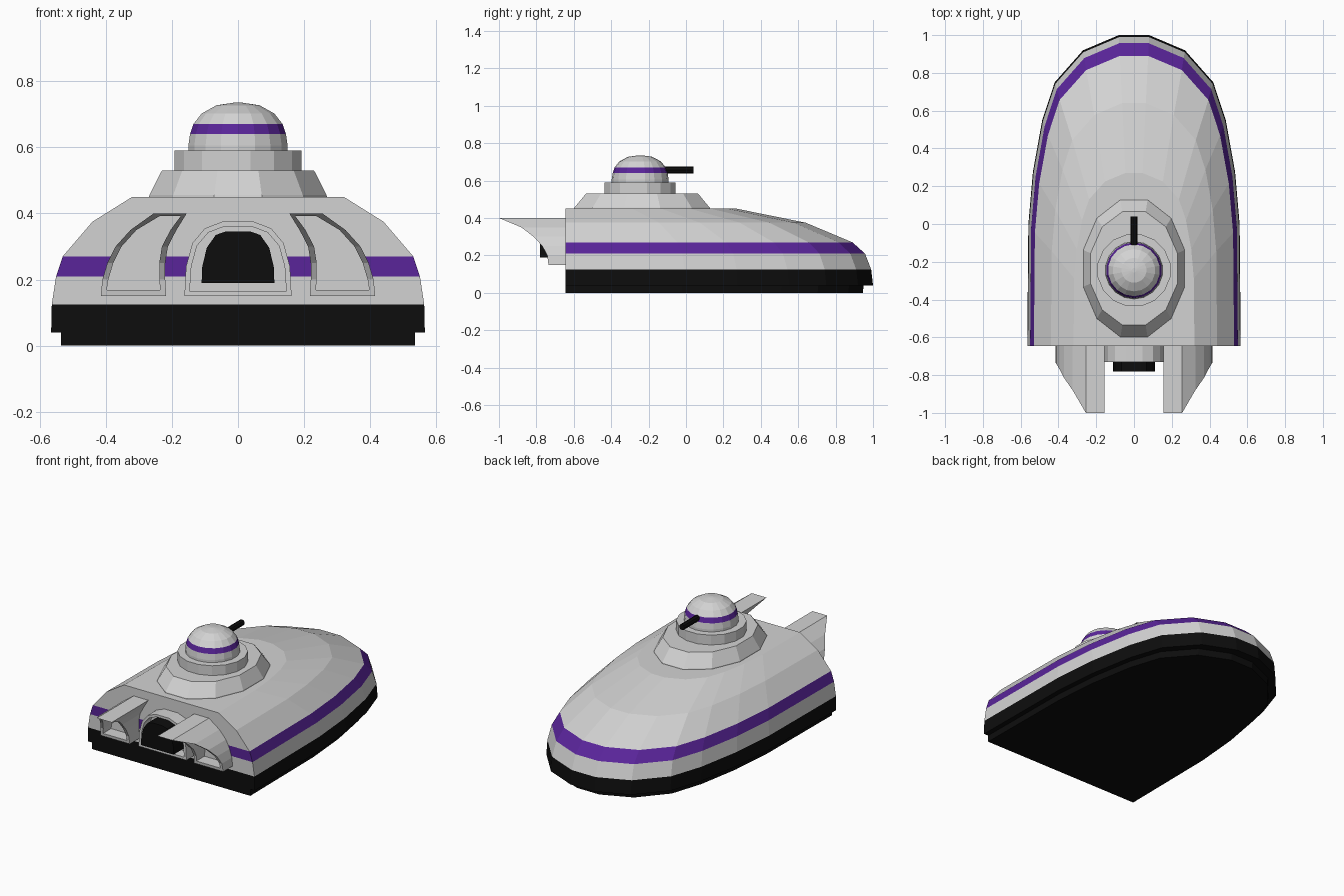
import bpy, bmesh, math

cube = bpy.data.objects.get("Cube")
if cube:
    bpy.data.objects.remove(cube)


def material(name, rgb):
    m = bpy.data.materials.new(name)
    m.use_nodes = True
    m.diffuse_color = (*rgb, 1)
    m.node_tree.nodes["Principled BSDF"].inputs["Base Color"].default_value = (*rgb, 1)
    return m


GREY = material("light grey", (0.65, 0.65, 0.65))
PURPLE = material("purple", (0.1, 0.018, 0.32))
BLACK = material("black", (0.004, 0.004, 0.004))
STERN = -0.645


def loft(name, rings, mats, bands=None):
    """Join closed rings of equal length, cap both ends; bands gives a material per step."""
    bm = bmesh.new()
    loops = [[bm.verts.new(p) for p in ring] for ring in rings]
    bands = bands or [0] * (len(rings) - 1)
    n = len(loops[0])
    for a, b, band in zip(loops, loops[1:], bands):
        for i in range(n):
            j = (i + 1) % n
            bm.faces.new((a[i], a[j], b[j], b[i])).material_index = band
    bm.faces.new(loops[0]).material_index = bands[0]
    bm.faces.new(loops[-1]).material_index = bands[-1]
    bmesh.ops.recalc_face_normals(bm, faces=bm.faces)
    mesh = bpy.data.meshes.new(name)
    bm.to_mesh(mesh)
    bm.free()
    for m in mats:
        mesh.materials.append(m)
    ob = bpy.data.objects.new(name, mesh)
    bpy.context.collection.objects.link(ob)
    return ob


def ellipse(rx, ry, z, n, cy):
    """Ring with flat sides facing the axes."""
    k = 1 / math.cos(math.pi / n)
    angles = [2 * math.pi * (i + 0.5) / n for i in range(n)]
    return [(rx * k * math.cos(a), cy + ry * k * math.sin(a), z) for a in angles]


# Hull: one plan outline, scaled in width and length at each height
half = [(1, 0), (0.99, 0.39), (0.947, 0.56), (0.86, 0.726),
        (0.743, 0.848), (0.478, 0.951), (0.142, 1)]
outline = half + [(-x, y) for x, y in reversed(half)]


def hull_ring(z, width, bow):
    return [(x * width, STERN + y * (bow - STERN), z) for x, y in outline]


levels = [(0, 0.535, 0.945), (0.04, 0.535, 0.95), (0.04, 0.565, 1.0),
          (0.125, 0.563, 0.99), (0.21, 0.55, 0.957), (0.27, 0.53, 0.89),
          (0.375, 0.44, 0.64), (0.45, 0.32, 0.27)]
loft("hull", [hull_ring(*l) for l in levels], [GREY, PURPLE, BLACK],
     [2, 2, 2, 0, 1, 0, 0])

# Turret base, collar and dome
loft("turret_base", [ellipse(0.27, 0.365, 0.44, 12, -0.235),
                     ellipse(0.268, 0.362, 0.455, 12, -0.235),
                     ellipse(0.23, 0.3, 0.53, 12, -0.235)], [GREY])
loft("turret_collar", [ellipse(0.192, 0.19, z, 16, -0.245) for z in (0.52, 0.59)], [GREY])
dome = [(0.15, 0.58), (0.15, 0.605), (0.145, 0.64), (0.135, 0.67),
        (0.11, 0.702), (0.065, 0.727), (0.012, 0.735)]
loft("turret_dome", [ellipse(r, r, z, 18, -0.245) for r, z in dome],
     [GREY, PURPLE], [0, 0, 1, 0, 0, 0])

# Gun barrel
loft("gun_barrel", [[(0.018 * math.cos(a * math.pi / 4), y,
                      0.657 + 0.018 * math.sin(a * math.pi / 4)) for a in range(8)]
                    for y in (-0.2, 0.04)], [BLACK])


# Hollow hoods on the stern
def hood(name, outer, inner, lip, panel):
    """Rim whose front edge follows lip(z), with a recessed panel inside."""
    loft(name, [[(x, STERN + 0.02, z) for x, z in outer],
                [(x, lip(z), z) for x, z in outer],
                [(x, lip(z), z) for x, z in inner],
                [(x, panel, z) for x, z in inner]], [GREY])


# Rows: height, inboard x, outboard x, front y
fin_rows = [(0.15, 0.217, 0.415, -0.735), (0.2, 0.22, 0.41, -0.742),
            (0.25, 0.22, 0.395, -0.768), (0.3, 0.212, 0.37, -0.815),
            (0.35, 0.186, 0.325, -0.88), (0.4, 0.155, 0.255, -1.0)]


def fin_lip(z):
    for a, b in zip(fin_rows, fin_rows[1:]):
        if z <= b[0]:
            return a[3] + (b[3] - a[3]) * (z - a[0]) / (b[0] - a[0])
    return fin_rows[-1][3]


def fin_outline(inset, low, high, side):
    rows = [(min(max(z, low), high), a + inset, b - inset) for z, a, b, _ in fin_rows]
    return ([(side * b, z) for z, a, b in rows]
            + [(side * a, z) for z, a, b in reversed(rows)])


for label, side in (("left", 1), ("right", -1)):
    hood(label + "_fin_hood", fin_outline(0, 0.15, 0.4, side),
         fin_outline(0.018, 0.168, 0.392, side), fin_lip, STERN - 0.015)


# Central exhaust arch with its black plug
def arch(points):
    return points + [(-x, z) for x, z in reversed(points)]


hood("exhaust_arch",
     arch([(0.162, 0.15), (0.157, 0.24), (0.138, 0.31), (0.1, 0.355), (0.045, 0.376)]),
     arch([(0.146, 0.165), (0.141, 0.24), (0.124, 0.302), (0.09, 0.342), (0.04, 0.361)]),
     lambda z: -0.73, STERN - 0.015)
plug = arch([(0.11, 0.19), (0.108, 0.24), (0.094, 0.297), (0.067, 0.335), (0.035, 0.346)])
loft("exhaust_plug", [[(x, y, z) for x, z in plug] for y in (STERN, -0.78)], [BLACK])
